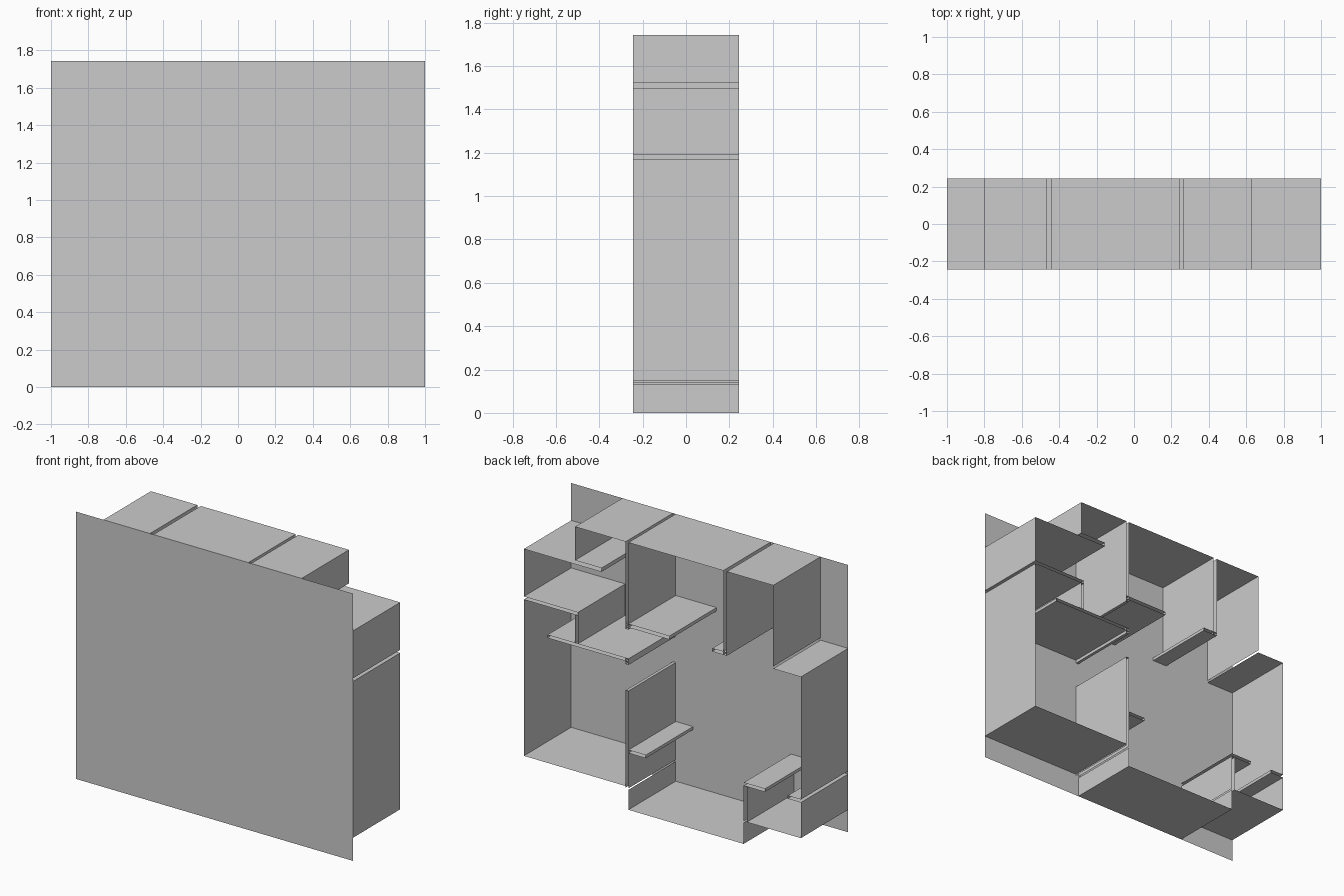
import bpy, bmesh

if "Cube" in bpy.data.objects:
    bpy.data.objects.remove(bpy.data.objects["Cube"], do_unlink=True)

FRONT, BACK, TOP = -0.244, 0.244, 1.744

grey = bpy.data.materials.new("plain grey")
grey.use_nodes = True
GREY = (0.6, 0.6, 0.6, 1)
grey.diffuse_color = GREY
grey.node_tree.nodes["Principled BSDF"].inputs["Base Color"].default_value = GREY


def finish(name, bm):
    mesh = bpy.data.meshes.new(name)
    bm.to_mesh(mesh)
    bm.free()
    mesh.materials.append(grey)
    obj = bpy.data.objects.new(name, mesh)
    bpy.context.collection.objects.link(obj)


def sheet(name, path):
    """Thin wall following a path of (x, z) points, swept from front to back."""
    bm = bmesh.new()
    rows = [[bm.verts.new((x, y, z)) for x, z in path] for y in (FRONT, BACK)]
    for i in range(len(path) - 1):
        bm.faces.new((rows[0][i], rows[0][i + 1], rows[1][i + 1], rows[1][i]))
    finish(name, bm)


def upright(name, x0, x1, start, end):
    """Hollow upright partition, open where it starts and closed at its end."""
    sheet(name, [(x0, start), (x0, end), (x1, end), (x1, start)])


def level(name, z0, z1, start, end):
    """Hollow level partition, open where it starts and closed at its end."""
    sheet(name, [(start, z0), (end, z0), (end, z1), (start, z1)])


# Base panel covering the whole front
bm = bmesh.new()
bm.faces.new([bm.verts.new((x, FRONT, z))
              for x, z in ((-1, 0), (1, 0), (1, TOP), (-1, TOP))])
finish("base_panel", bm)

# Outer walls, broken where partitions meet them
sheet("outer_wall_bottom", [(-.587, .14), (-.587, 0), (.245, 0), (.245, .13)])
sheet("outer_wall_lower_left", [(.265, .15), (1, .15), (1, 1.17)])
sheet("outer_wall_upper_left", [(1, 1.19), (1, 1.5), (.63, 1.5)])
sheet("outer_wall_top_left", [(.63, 1.525), (.63, TOP), (.265, TOP)])
sheet("outer_wall_top_middle", [(.245, TOP), (-.44, TOP)])
sheet("outer_wall_top_right", [(-.465, TOP), (-.8, TOP), (-.8, 1.215)])
sheet("outer_wall_right", [(-.8, 1.2), (-1, 1.2), (-1, .4)])
sheet("outer_wall_lower_right", [(-1, .38), (-1, .148), (-.61, .148)])

# Upright partitions
upright("partition_top_right", -.465, -.44, TOP, 1.195)
upright("partition_top_left", .245, .265, TOP, 1.175)
upright("partition_lower_left", .245, .265, .14, .775)
upright("partition_lower_right", -.61, -.587, .148, .38)
upright("door_stub_left", .245, .265, .985, .945)
upright("closet_side", .61, .63, .985, 1.17)

# Level partitions
level("stub_upper_left", 1.5, 1.525, .63, .44)
level("closet_top", 1.17, 1.19, 1, .61)
level("closet_bottom", .965, .985, .245, .83)
level("top_room_stub_left", 1.19, 1.212, .265, -.05)
level("top_room_stub_right", 1.195, 1.215, -.465, -.36)
level("bottom_stub_left", .37, .39, .245, .12)
level("corner_stub_outer", .38, .4, -1, -.905)
level("corner_stub_inner", .38, .4, -.587, -.74)
